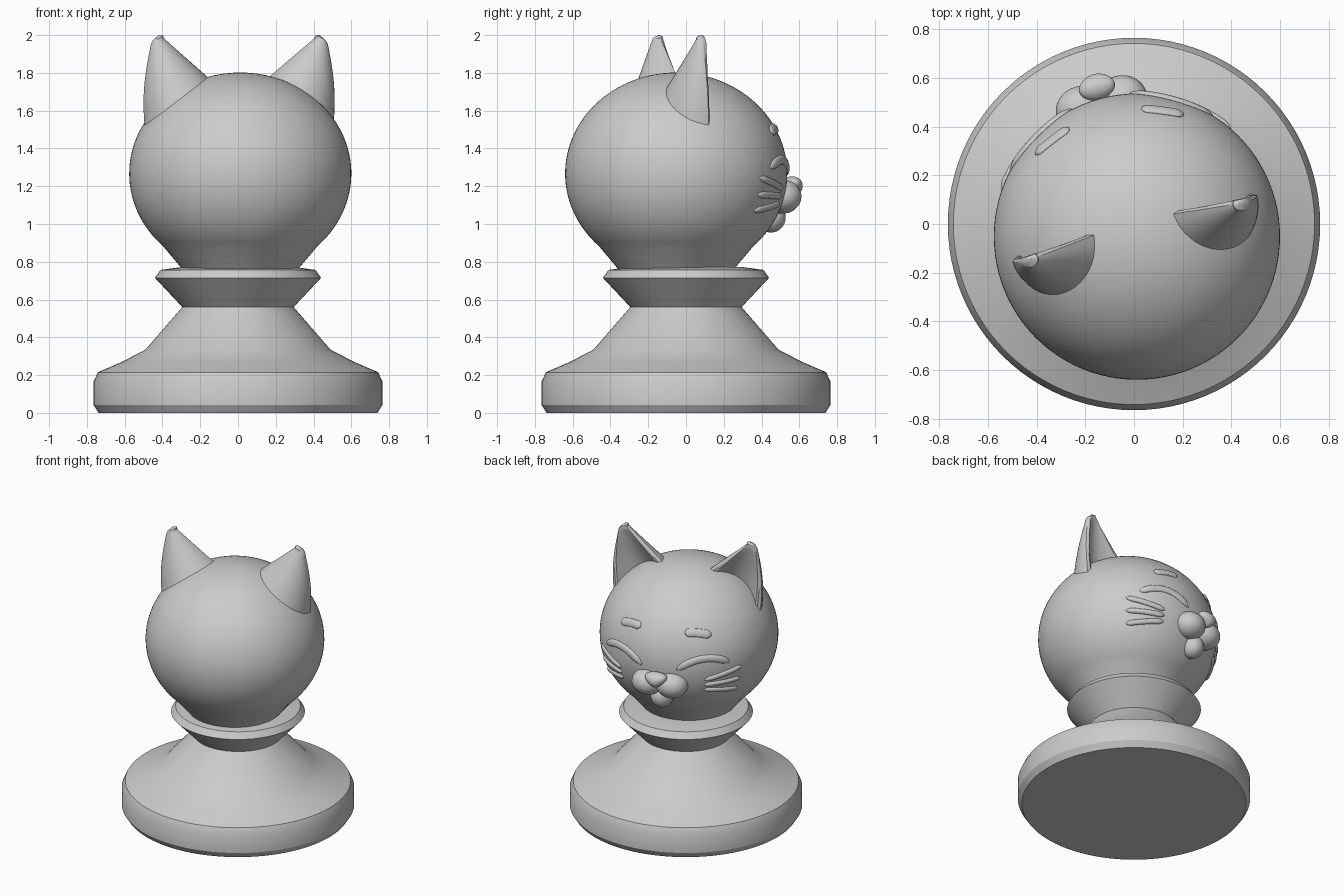
import bpy
import bmesh
from math import sin, cos, pi, sqrt, radians
from mathutils import Matrix, Vector

if "Cube" in bpy.data.objects:
    bpy.data.objects.remove(bpy.data.objects["Cube"], do_unlink=True)

grey = bpy.data.materials.new("plain grey")
grey.use_nodes = True
grey.diffuse_color = (0.6, 0.6, 0.6, 1)
grey.node_tree.nodes["Principled BSDF"].inputs["Base Color"].default_value = (0.6, 0.6, 0.6, 1)

# The head sits slightly off the base axis and looks backwards, turned a little
HEAD = Matrix.Translation((0.012, -0.052, 0)) @ Matrix.Rotation(radians(15), 4, "Z")
HEAD_Z, HEAD_R, HEAD_H = 1.267, 0.588, 0.535


def finish(name, bm, matrix=None):
    bmesh.ops.remove_doubles(bm, verts=bm.verts, dist=0.0001)
    bmesh.ops.recalc_face_normals(bm, faces=bm.faces)
    if matrix:
        bm.transform(matrix)
    mesh = bpy.data.meshes.new(name)
    bm.to_mesh(mesh)
    bm.free()
    mesh.materials.append(grey)
    obj = bpy.data.objects.new(name, mesh)
    bpy.context.collection.objects.link(obj)
    bpy.ops.object.select_all(action="DESELECT")
    obj.select_set(True)
    bpy.context.view_layer.objects.active = obj
    bpy.ops.object.shade_smooth_by_angle(angle=radians(31))
    return obj


def lathe(name, profile, matrix=None, steps=96):
    bm = bmesh.new()
    verts = [bm.verts.new((r, 0, z)) for r, z in profile]
    edges = [bm.edges.new(pair) for pair in zip(verts, verts[1:])]
    bmesh.ops.spin(bm, geom=verts + edges, cent=(0, 0, 0), axis=(0, 0, 1),
                   angle=2 * pi, steps=steps)
    finish(name, bm, matrix)


def loft(name, rings):
    bm = bmesh.new()
    rows = [[bm.verts.new(p) for p in ring] for ring in rings]
    for a, b in zip(rows, rows[1:]):
        for i in range(len(a)):
            j = (i + 1) % len(a)
            bm.faces.new((a[i], a[j], b[j], b[i]))
    bm.faces.new(rows[0])
    bm.faces.new(rows[-1])
    finish(name, bm, HEAD)


def ball(name, centre, radii, flare=0):
    bm = bmesh.new()
    bmesh.ops.create_uvsphere(bm, u_segments=32, v_segments=20, radius=1)
    for v in bm.verts:
        v.co.x *= 1 + flare * v.co.z
        v.co = Vector(c + r * k for c, r, k in zip(centre, radii, v.co))
    finish(name, bm, HEAD)


def head_radius(z):
    return HEAD_R * sqrt(max(0, 1 - ((z - HEAD_Z) / HEAD_H) ** 2))


def on_head(degrees, z):
    a, r = radians(degrees), head_radius(z)
    return Vector((r * sin(a), r * cos(a), z))


def strip(name, side, points, width, height=0.014, steps=24):
    """Raised rounded strip on the head through three (angle, z) points."""
    def at(t):
        a, b, c = (1 - t) * (1 - 2 * t), 4 * t * (1 - t), t * (2 * t - 1)
        ang, z = (a * p + b * q + c * r for p, q, r in zip(*points))
        return on_head(side * ang, z)
    rings = []
    for i in range(steps + 1):
        t = (1 - cos(pi * i / steps)) / 2
        p = at(t)
        along = (at(t + 0.01) - at(t - 0.01)).normalized()
        out = Vector((p.x / HEAD_R ** 2, p.y / HEAD_R ** 2, (p.z - HEAD_Z) / HEAD_H ** 2)).normalized()
        across = out.cross(along)
        size = max(0.02, min(1, sqrt(max(0, 1 - (2 * t - 1) ** 2)) * 1.5))
        rings.append([p + across * width * size * cos(k * pi / 8)
                      + out * height * size * sin(k * pi / 8) for k in range(16)])
    loft(name, rings)


# Pedestal with flared collar
lathe("pedestal", [(0, 0), (0.738, 0), (0.765, 0.042), (0.765, 0.165), (0.742, 0.215),
                   (0.615, 0.27), (0.49, 0.335), (0.295, 0.56), (0.44, 0.715),
                   (0.41, 0.757), (0.3, 0.772), (0, 0.772)])

# Round head, ending in a short conical neck
angles = [pi / 2 - radians(136) * i / 48 for i in range(49)]
profile = [(HEAD_R * cos(a), HEAD_Z + HEAD_H * sin(a)) for a in angles]
profile[0] = (0, HEAD_Z + HEAD_H)
lathe("head", profile + [(0.31, 0.765), (0, 0.765)], HEAD)


# Cupped ears: back bulges out, front is hollow inside a rounded rim
def ear(name, side):
    inner_low, inner_top = Vector((0.09, 0.06, 1.71)), Vector((0.415, 0.025, 1.985))
    outer_low, outer_top = Vector((0.505, 0.045, 1.44)), Vector((0.485, 0.02, 1.95))
    rings = []
    for i in range(25):
        t = i / 24
        s = min(1, t / 0.92)
        a = inner_low.lerp(inner_top, s)
        b = outer_low.lerp(outer_top, s) + Vector((0.025 * sin(pi * s), 0, 0))
        deep = 0.21 * (1 - s) + 0.035
        rim = 0.018
        if t > 0.92:  # rounded tip
            k = (t - 0.92) / 0.08
            shrink = sqrt(max(0.002, 1 - k * k))
            mid = (a + b) / 2 + Vector((-0.008, 0, 0.032)) * k
            half = (b - a) / 2 * shrink
            a, b = mid - half, mid + half
            deep, rim = deep * shrink, rim * shrink
        ring = []
        for j in range(21):
            u = (1 - cos(pi * j / 20)) / 2
            ring.append(a.lerp(b, u) - Vector((0, deep * sin(pi * j / 20), 0)))
        for j in range(19, 0, -1):
            u = (1 - cos(pi * j / 20)) / 2
            v = min(1, max(0, (u - 0.08) / 0.84))
            dip = 0.65 * (deep - 0.035 * min(1, deep / 0.035)) * sin(pi * v) ** 0.8 if 0 < v < 1 else 0
            ring.append(a.lerp(b, u) + Vector((0, rim * min(1, 3 * sin(pi * u)) - dip, 0)))
        rings.append([Vector((side * p.x, p.y, p.z)) for p in ring])
    loft(name, rings)


# Paired features
for side, word in ((1, "left"), (-1, "right")):
    ear(word + "_ear", side)
    ball(word + "_muzzle", (side * 0.085, 0.56, 1.145), (0.107, 0.1, 0.09))
    strip(word + "_brow", side, [(17, 1.505), (26, 1.505), (36, 1.485)], 0.028)
    strip(word + "_closed_eye", side, [(12, 1.262), (29, 1.34), (47, 1.295)], 0.025)
    for n, (start, end) in enumerate([(1.185, 1.245), (1.147, 1.155), (1.108, 1.07)]):
        strip(f"{word}_whisker_{n + 1}", side,
              [(30, start), (43, (start + end) / 2), (56, end)], 0.018)

# Nose and chin
ball("nose", (0, 0.635, 1.2), (0.068, 0.056, 0.052), flare=0.5)
ball("chin", (0, 0.52, 1.035), (0.075, 0.078, 0.08))
